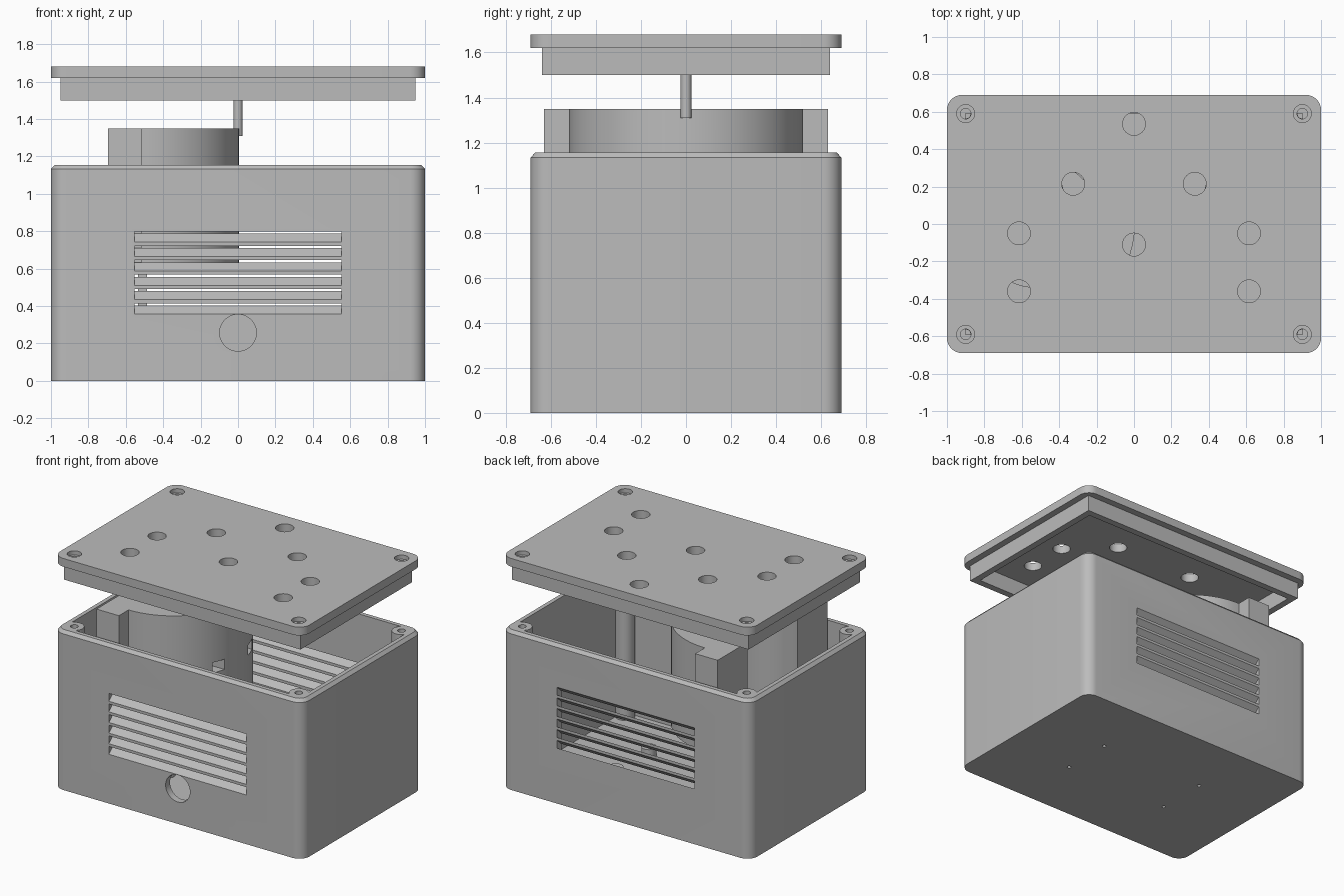
import bpy, bmesh
from math import sin, cos, pi, radians, asin
from mathutils import Vector

if "Cube" in bpy.data.objects:
    bpy.data.objects.remove(bpy.data.objects["Cube"])

grey = bpy.data.materials.new("plain grey")
grey.use_nodes = True
grey.diffuse_color = (0.5, 0.5, 0.5, 1)
grey.node_tree.nodes["Principled BSDF"].inputs["Base Color"].default_value = (0.5, 0.5, 0.5, 1)


def finish(name, bm):
    bmesh.ops.recalc_face_normals(bm, faces=bm.faces)
    mesh = bpy.data.meshes.new(name)
    bm.to_mesh(mesh)
    bm.free()
    mesh.materials.append(grey)
    obj = bpy.data.objects.new(name, mesh)
    bpy.context.collection.objects.link(obj)
    return obj


def loft(name, rings):
    """Skin a stack of equal-length outlines and cap both ends."""
    bm = bmesh.new()
    rows = [[bm.verts.new(p) for p in ring] for ring in rings]
    for low, high in zip(rows, rows[1:]):
        for i in range(len(low)):
            bm.faces.new((low[i - 1], low[i], high[i], high[i - 1]))
    bm.faces.new(rows[0])
    bm.faces.new(rows[-1])
    return finish(name, bm)


def prism(name, points, vector):
    pts = [Vector(p) for p in points]
    return loft(name, [pts, [p + Vector(vector) for p in pts]])


def arc(cx, cy, r, start, end, steps):
    return [(cx + r * cos(start + (end - start) * i / steps),
             cy + r * sin(start + (end - start) * i / steps)) for i in range(steps + 1)]


def rounded(hx, hy, r, z):
    pts = []
    for k, (sx, sy) in enumerate(((1, 1), (-1, 1), (-1, -1), (1, -1))):
        pts += arc(sx * (hx - r), sy * (hy - r), r, k * pi / 2, (k + 1) * pi / 2, 8)
    return [(x, y, z) for x, y in pts]


def box(name, x0, x1, y0, y1, z0, z1):
    return prism(name, [(x0, y0, z0), (x1, y0, z0), (x1, y1, z0), (x0, y1, z0)], (0, 0, z1 - z0))


def rod(name, x, y, r, z0, z1, sides=32):
    ring = arc(x, y, r, 0, 2 * pi, sides)[:-1]
    return prism(name, [(px, py, z0) for px, py in ring], (0, 0, z1 - z0))


def combine(target, tool, operation="DIFFERENCE"):
    mod = target.modifiers.new("shape", "BOOLEAN")
    mod.operation, mod.object, mod.solver = operation, tool, "EXACT"
    bpy.context.view_layer.objects.active = target
    bpy.ops.object.modifier_apply(modifier=mod.name)
    bpy.data.objects.remove(tool)


corners = [(sx * 0.9, sy * 0.59) for sx in (-1, 1) for sy in (-1, 1)]
mounts = [(sx * 0.43, sy * 0.19) for sx in (-1, 1) for sy in (-1, 1)]

# Open case with a chamfered rim
case = loft("case", [rounded(1, 0.69, 0.08, 0), rounded(1, 0.69, 0.08, 1.133),
                     rounded(0.98, 0.67, 0.06, 1.155)])
combine(case, loft("hollow", [rounded(0.95, 0.64, 0.03, 0.05), rounded(0.95, 0.64, 0.03, 1.3)]))

# Corner screw posts and floor standoffs
for x, y in corners:
    combine(case, rod("post", x, y, 0.065, 0.03, 1.155), "UNION")
    combine(case, rod("post_hole", x, y, 0.026, 0.7, 1.3))
for x, y in mounts:
    combine(case, rod("standoff", x, y, 0.05, 0.03, 0.11), "UNION")
    combine(case, rod("standoff_hole", x, y, 0.013, -0.1, 0.3, 16))

# Slanted vents through the front and back walls
slope = 0.9
for wall in (-0.69, 0.64):
    for i in range(6):
        z = 0.357 + i * 0.077
        y0, y1 = wall - 0.02, wall + 0.07
        lift0, lift1 = -0.02 * slope, 0.07 * slope
        combine(case, prism("vent", [(-0.553, y0, z + lift0), (-0.553, y1, z + lift1),
                                     (-0.553, y1, z + 0.057 + lift1),
                                     (-0.553, y0, z + 0.057 + lift0)], (1.106, 0, 0)))

# Cable hole in the front wall
ring = arc(0, 0.257, 0.098, 0, 2 * pi, 48)[:-1]
combine(case, prism("cable_hole", [(x, -0.8, z) for x, z in ring], (0, 0.25, 0)))

# Lid plate with its locating lip
lid = loft("lid", [rounded(1, 0.69, 0.08, 1.62), rounded(1, 0.69, 0.08, 1.68)])
for x, y in corners:
    combine(lid, rod("counterbore", x, y, 0.048, 1.65, 1.8))
    combine(lid, rod("screw_hole", x, y, 0.028, 1.5, 1.8))
holes = [(0, 0.535), (0, -0.11)]
for side in (-1, 1):
    holes += [(side * 0.325, 0.215), (side * 0.615, -0.05), (side * 0.615, -0.36)]
for x, y in holes:
    combine(lid, rod("lid_hole", x, y, 0.061, 1.5, 1.8))
lip = box("lid_lip", -0.95, 0.95, -0.64, 0.64, 1.5, 1.62)
combine(lip, box("lip_hollow", -0.9, 0.9, -0.59, 0.59, 1.4, 1.7))

# Round pin hanging under the lid
pin = rod("lid_pin", 0, 0, 0.024, 1.31, 1.63)

# Curved cradle: half-round wall with a flange, open at the back
cx, bore, back = -0.515, 0.34, -0.695
turn = pi - asin((cx - back) / bore) + radians(0)
turn = pi / 2 + asin((cx - back) / bore)
outline = [(back, -0.63), (cx, -0.63)] + arc(cx, 0, 0.52, -pi / 2, pi / 2, 40)
outline += [(cx, 0.63), (back, 0.63)] + arc(cx, 0, bore, turn, -turn, 40)
cradle = prism("cradle", [(x, y, 0.6) for x, y in outline], (0, 0, 0.75))
for y in (-0.18, 0.18):
    combine(cradle, box("window", -0.4, 0.1, y - 0.045, y + 0.045, 0.905, 0.98))

# Thin legs carrying the cradle
legs = [box("cradle_leg", -0.535, -0.487, s * 0.5 - 0.024, s * 0.5 + 0.024, 0.04, 0.61)
        for s in (-1, 1)]

# Smooth the rounded surfaces and keep the edges crisp
bpy.ops.object.select_all(action="DESELECT")
for obj in [case, lid, lip, pin, cradle] + legs:
    obj.select_set(True)
bpy.context.view_layer.objects.active = case
bpy.ops.object.shade_smooth_by_angle(angle=radians(30))
